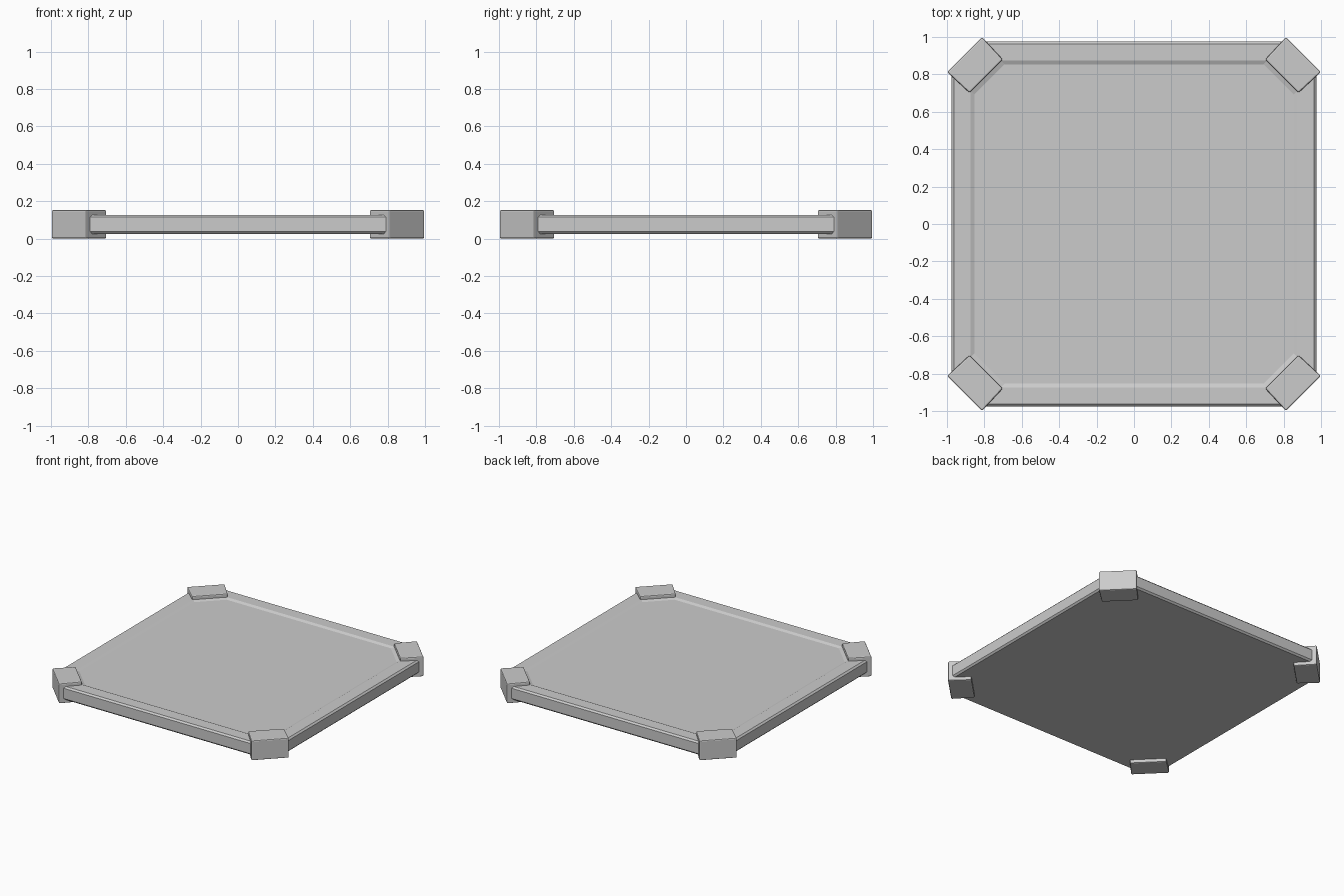
import bpy, bmesh, math

if "Cube" in bpy.data.objects:
    bpy.data.objects.remove(bpy.data.objects["Cube"])


def octagon(bm, half, cut, z):
    """Ring of a square with chamfered corners; cut = end of each straight side."""
    pts = [(half, -cut), (half, cut), (cut, half), (-cut, half),
           (-half, cut), (-half, -cut), (-cut, -half), (cut, -half)]
    return [bm.verts.new((x, y, z)) for x, y in pts]


def finish(bm, name):
    bmesh.ops.recalc_face_normals(bm, faces=bm.faces)
    mesh = bpy.data.meshes.new(name)
    bm.to_mesh(mesh)
    bm.free()
    obj = bpy.data.objects.new(name, mesh)
    bpy.context.collection.objects.link(obj)
    return obj


# Tray plate: chamfered edge, raised rim and shallow recessed top
bm = bmesh.new()
profile = [(0.963, 0.795, 0.025), (0.975, 0.80, 0.037), (0.975, 0.80, 0.115),
           (0.963, 0.795, 0.127), (0.874, 0.712, 0.127), (0.854, 0.693, 0.118)]
rings = [octagon(bm, *p) for p in profile]
for a, b in zip(rings, rings[1:]):
    for i in range(8):
        j = (i + 1) % 8
        bm.faces.new((a[i], a[j], b[j], b[i]))
bm.faces.new(rings[0])
bm.faces.new(rings[-1])
finish(bm, "tray_plate")


# Corner blocks: diagonal bumpers gripping each corner, softened edges
def corner_block(name, angle):
    bm = bmesh.new()
    inner, outer, half_w = 1.118, 1.281, 0.132
    lower, upper = [[bm.verts.new((x, y, z)) for x, y in
                     ((inner, -half_w + 0.006), (outer, -half_w),
                      (outer, half_w), (inner, half_w - 0.006))]
                    for z in (0.0, 0.152)]
    bm.faces.new(lower)
    bm.faces.new(upper)
    for i in range(4):
        j = (i + 1) % 4
        bm.faces.new((lower[i], lower[j], upper[j], upper[i]))
    obj = finish(bm, name)
    obj.rotation_euler.z = angle
    bevel = obj.modifiers.new("soft_edges", 'BEVEL')
    bevel.width = 0.008
    bevel.segments = 2


for i, name in enumerate(("back_right", "back_left", "front_left", "front_right")):
    corner_block(name + "_corner_block", math.radians(45 + 90 * i))
